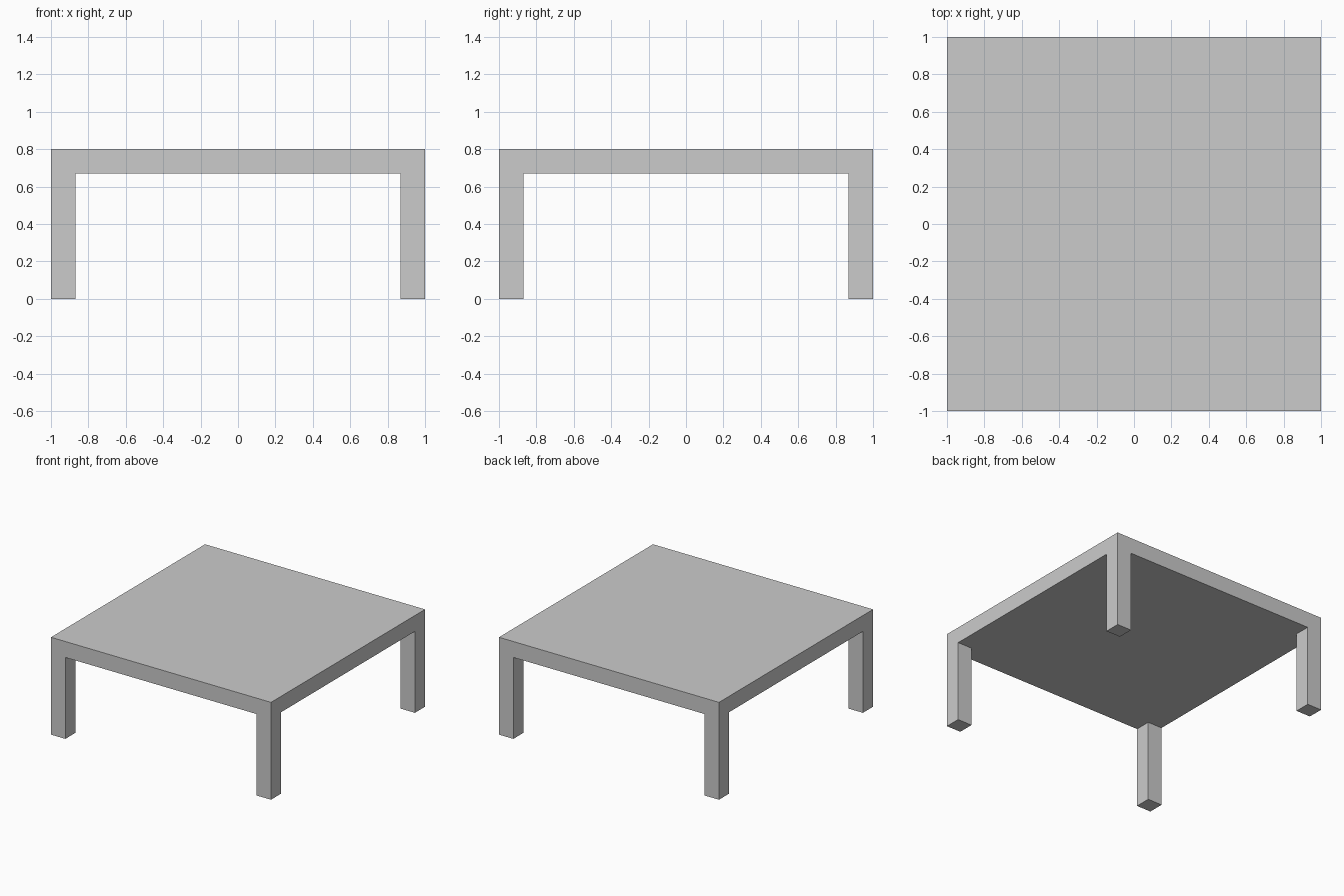
import bpy

if "Cube" in bpy.data.objects:
    bpy.data.objects.remove(bpy.data.objects["Cube"])

HALF = 1.0       # half width of the table
HEIGHT = 0.8     # overall height
THICK = 0.131    # tabletop thickness and leg width


def box(name, centre, size):
    bpy.ops.mesh.primitive_cube_add(size=1, location=centre)
    obj = bpy.context.object
    obj.name = name
    obj.scale = size
    bpy.ops.object.transform_apply(location=False, rotation=False, scale=True)
    return obj


# Square tabletop slab
box("tabletop", (0, 0, HEIGHT - THICK / 2), (2 * HALF, 2 * HALF, THICK))

# Four square legs flush with the corners
leg_height = HEIGHT - THICK
offset = HALF - THICK / 2
for depth, sy in (("front", -1), ("back", 1)):
    for side, sx in (("left", -1), ("right", 1)):
        box(f"{depth}_{side}_leg",
            (sx * offset, sy * offset, leg_height / 2),
            (THICK, THICK, leg_height))
